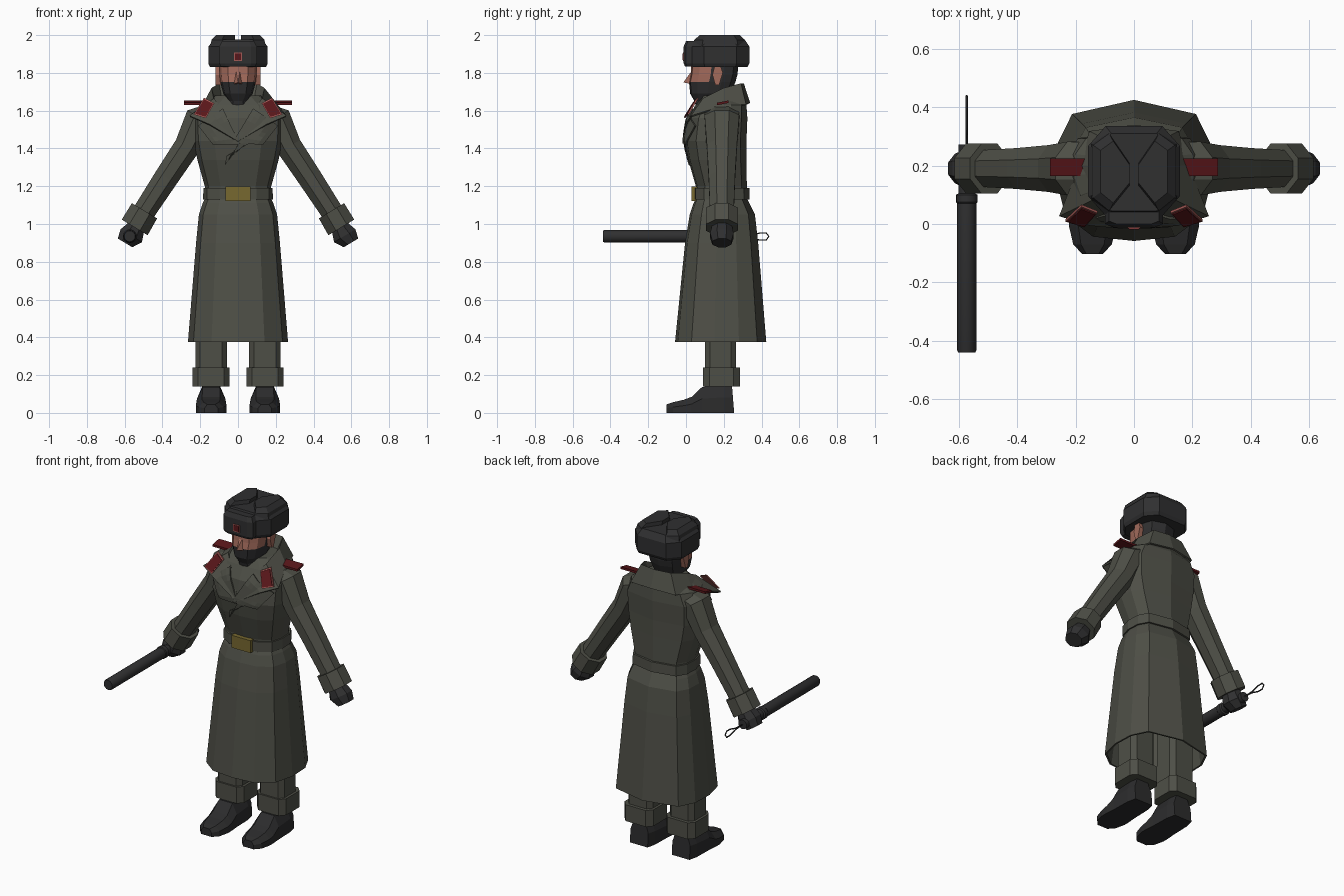
import bpy, bmesh, math
from mathutils import Vector

if "Cube" in bpy.data.objects:
    bpy.data.objects.remove(bpy.data.objects["Cube"])


def mat(name, r, g, b):
    m = bpy.data.materials.new(name)
    m.diffuse_color = (r, g, b, 1)
    m.use_nodes = True
    m.node_tree.nodes["Principled BSDF"].inputs["Base Color"].default_value = m.diffuse_color
    return m


COAT = mat("coat_grey_green", .076, .078, .062)
BLACK = mat("soft_black", .029, .029, .030)
BOOT = mat("boot_black", .025, .025, .026)
SKIN = mat("skin", .36, .145, .105)
RED = mat("dark_red", .10, .008, .010)
PINK = mat("trim_pink", .36, .10, .09)
BRASS = mat("buckle_brass", .185, .14, .03)


def make(name, verts, faces, *mats):
    me = bpy.data.meshes.new(name)
    me.from_pydata([tuple(v) for v in verts], [], faces)
    bm = bmesh.new()
    bm.from_mesh(me)
    bmesh.ops.recalc_face_normals(bm, faces=bm.faces)
    bm.to_mesh(me)
    bm.free()
    for m in mats:
        me.materials.append(m)
    ob = bpy.data.objects.new(name, me)
    bpy.context.collection.objects.link(ob)
    return ob


def loft(name, rings, *mats):
    """Skin a list of equal closed rings and cap both ends."""
    n = len(rings[0])
    faces = [(i * n + j, i * n + (j + 1) % n, (i + 1) * n + (j + 1) % n, (i + 1) * n + j)
             for i in range(len(rings) - 1) for j in range(n)]
    faces += [tuple(range(n)), tuple(range((len(rings) - 1) * n, len(rings) * n))]
    return make(name, [p for r in rings for p in r], faces, *mats)


def grid(name, rows, m, thick):
    """Skin rows of points into a thin sheet."""
    n = len(rows[0])
    faces = [(i * n + j, i * n + j + 1, (i + 1) * n + j + 1, (i + 1) * n + j)
             for i in range(len(rows) - 1) for j in range(n - 1)]
    ob = make(name, [p for r in rows for p in r], faces, m)
    mod = ob.modifiers.new("thickness", "SOLIDIFY")
    mod.thickness = thick
    mod.offset = 0
    return ob


def box(name, x0, x1, y0, y1, z0, z1, m):
    return loft(name, [[(x0, y0, z), (x1, y0, z), (x1, y1, z), (x0, y1, z)] for z in (z0, z1)], m)


# Half outlines as (width fraction, depth fraction), front to back
BODY = [(0, 0), (.53, .03), (.89, .18), (1, .43), (.98, .7), (.8, .9), (0, 1)]
HAT = [(0, 0), (.62, 0), (1, .22), (1, .78), (.62, 1), (0, 1)]
BLOCK = [(0, 0), (.7, 0), (1, .17), (1, .83), (.7, 1), (0, 1)]


def ring(half, z, hx, y0, y1, cx=0):
    full = half + [(-x, y) for x, y in half[-2:0:-1]]
    return [(cx + hx * x, y0 + (y1 - y0) * y, z) for x, y in full]


def tower(name, half, sections, *mats, cx=0):
    return loft(name, [ring(half, *s, cx) for s in sections], *mats)


# Coat skirt with a hollow underside
tower("coat_skirt", BODY, [(1.14, .172, .055, .32), (1.11, .187, .04, .335), (1.05, .207, .02, .365),
                           (.9, .222, -.005, .382), (.375, .265, -.058, .425),
                           (.375, .255, -.048, .415), (.8, .215, .01, .37)], COAT)

# Coat body
TORSO = [(1.12, .172, .055, .322), (1.2, .176, .052, .322), (1.34, .215, .012, .32), (1.44, .235, -.005, .32),
         (1.56, .24, .01, .325), (1.63, .205, .05, .32), (1.68, .12, .09, .29)]
tower("coat_body", BODY, TORSO, COAT)


def front_y(x, z):
    """Depth of the coat front at x, z."""
    for a, b in zip(TORSO, TORSO[1:]):
        if a[0] <= z <= b[0]:
            t = (z - a[0]) / (b[0] - a[0])
            hx, y0, y1 = (a[i] + (b[i] - a[i]) * t for i in (1, 2, 3))
            for (xa, ya), (xb, yb) in zip(BODY, BODY[1:4]):
                u = abs(x) / hx
                if xa <= u <= xb:
                    return y0 + (y1 - y0) * (ya + (yb - ya) * (u - xa) / (xb - xa))
            return y0 + (y1 - y0) * .43
    return .1


def lapel(name, a, b, c, d, off):
    """Four-cornered cloth panel draped on the coat front."""
    a, b, c, d = (Vector(p) for p in (a, b, c, d))
    rows = []
    for i in range(7):
        p, q = a.lerp(d, i / 6), b.lerp(c, i / 6)
        pts = [p.lerp(q, j / 6) for j in range(7)]
        rows.append([(v.x, front_y(v.x, v.y) - off, v.y) for v in pts])
    grid(name, rows, COAT, .009)


lapel("lapel_under", (-.08, 1.61), (-.21, 1.52), (-.13, 1.42), (.01, 1.42), .006)
lapel("lapel_over", (.08, 1.61), (.21, 1.52), (.13, 1.42), (-.03, 1.43), .011)
lapel("coat_front_edge", (.10, 1.45), (.02, 1.45), (-.07, 1.31), (-.06, 1.36), .006)

# Turned-down collar: neck edge, fold, outer edge
inner = [(0, .24, 1.62), (.08, .23, 1.62), (.10, .18, 1.61), (.10, .10, 1.59), (.06, .06, 1.56), (0, .02, 1.45)]
fold = [(0, .305, 1.74), (.10, .29, 1.74), (.14, .20, 1.715), (.13, .09, 1.66), (.075, .04, 1.60), (0, -.005, 1.455)]
outer = [(0, .335, 1.64), (.15, .315, 1.63), (.185, .20, 1.625), (.255, .03, 1.57), (.15, -.002, 1.525),
         (0, -.015, 1.435)]
grid("collar", [[(-x, y, z) for x, y, z in r[:0:-1]] + r for r in (inner, fold, outer)], COAT, .01)

# Belt and buckle
tower("belt", BODY, [(1.13, .185, .042, .337), (1.19, .183, .042, .335)], COAT)
box("buckle", -.065, .065, .028, .06, 1.122, 1.198, BRASS)

# Head: bearded jaw, bare face, dark hair behind
head = tower("head", BODY, [(1.56, .07, .07, .21), (1.65, .05, .045, .2), (1.69, .078, .022, .235),
                            (1.752, .094, .016, .262), (1.79, .098, .024, .272), (1.86, .1, .03, .28)], BLACK, SKIN)
for p in head.data.polygons:
    p.material_index = int(p.center.z > 1.752 and p.center.y < .11)
make("nose", [(-.022, .02, 1.742), (.022, .02, 1.742), (0, -.014, 1.75), (-.01, .03, 1.81), (.01, .03, 1.81)],
     [(0, 1, 2), (1, 4, 2), (4, 3, 2), (3, 0, 2), (0, 3, 4, 1)], SKIN)

# Fur hat: body, folded top flaps, front flap, badge
tower("hat_body", HAT, [(1.83, .148, .035, .325), (1.85, .157, .028, .335), (1.94, .157, .028, .335),
                        (1.978, .125, .045, .31)], BLACK)
tower("hat_front_flap", BLOCK, [(1.835, .092, -.006, .06), (1.85, .1, -.012, .06), (1.94, .1, -.012, .06),
                                (1.968, .085, .0, .06)], BLACK)
box("badge_trim", -.022, .022, -.016, -.01, 1.864, 1.908, PINK)
box("badge", -.017, .017, -.018, -.01, 1.869, 1.903, RED)


def octagon_arm(x, z, w, d, s, cy=.19):
    """Arm cross-section square to the arm's slope."""
    pts = []
    for k in range(8):
        a = math.pi / 8 + k * math.pi / 4
        u, v = math.cos(a) / math.cos(math.pi / 8), math.sin(a) / math.cos(math.pi / 8)
        pts.append((s * (x + .856 * w * u), cy + d * v, z + .516 * w * u))
    return pts


def arm_part(name, stations, m, s):
    loft(name, [octagon_arm(*st, s) for st in stations], m)


for s, side in ((1, "left"), (-1, "right")):
    # Sleeve, cuff and gloved fist
    arm_part(side + "_sleeve", [(.13, 1.59, .07, .09), (.2, 1.56, .08, .092), (.27, 1.41, .068, .08),
                                (.38, 1.245, .064, .07), (.52, 1.03, .058, .062)], COAT, s)
    arm_part(side + "_cuff", [(.495, 1.07, .078, .085), (.547, .982, .08, .085)], COAT, s)
    arm_part(side + "_fist", [(.53, 1.01, .04, .045), (.545, .972, .052, .055), (.565, .938, .066, .062),
                              (.598, .90, .045, .05)], BLACK, s)
    # Trouser leg, turn-up and boot
    cx = s * .142
    tower(side + "_trouser", BLOCK, [(.2, .083, .1, .265), (.75, .083, .1, .265)], COAT, cx=cx)
    tower(side + "_turn_up", BLOCK, [(.14, .098, .09, .285), (.24, .098, .09, .285)], COAT, cx=cx)
    rings = [[(cx + w * a, y + (.012 * (1 - b) if y > .2 else 0), h * b) for a, b in
              ((-1, 0), (-1, .55), (-.6, 1), (.6, 1), (1, .55), (1, 0))]
             for y, w, h in ((-.103, .035, .045), (-.07, .066, .056), (-.01, .08, .07), (.03, .08, .085),
                             (.085, .075, .137), (.2, .072, .15), (.243, .06, .15))]
    loft(side + "_boot", rings, BOOT)
    # Ear
    loft(side + "_ear", [[(s * x, y, z) for y, z in ((.14, 1.79), (.155, 1.735), (.175, 1.735), (.195, 1.80),
                                                     (.185, 1.83), (.15, 1.83))] for x in (.085, .12)], SKIN)
    # Folded hat flap
    plan = ((.016, .13), (.016, .21), (.085, .31), (.14, .27), (.14, .09), (.085, .045))
    loft(side + "_hat_flap", [[(s * (.016 + (x - .016) * k), .18 + (y - .18) * k, z) for x, y in plan]
                              for z, k in ((1.94, 1.06), (1.975, 1), (2.0, .8))], BLACK)
    # Shoulder board and collar tab with pale border
    loft(side + "_shoulder_board", [[(s * x, y, z + (y - .165) * .2) for x, y in
                                     ((.15, .165), (.287, .165), (.287, .225), (.15, .225))]
                                    for z in (1.629, 1.642)], RED)
    tab = [Vector(p) for p in ((.235, .017, 1.58), (.17, -.003, 1.56), (.125, .046, 1.64), (.18, .068, 1.668))]
    mid = sum(tab, Vector()) / 4
    for nm, k, lift, m in (("_tab_border", 1, 0, PINK), ("_collar_tab", .86, -.004, RED)):
        loft(side + nm, [[(s * v.x, v.y + dy + lift, v.z) for v in (mid + (p - mid) * k for p in tab)]
                         for dy in (-.009, -.001)], m)

# Baton
prof = [(-.44, .029), (-.432, .033), (.07, .033), (.075, .037), (.1, .037), (.105, .028), (.272, .028)]
baton = loft("baton", [[(-.573 + r * math.cos(k * math.pi / 8), y, .935 + r * math.sin(k * math.pi / 8))
                        for k in range(16)] for y, r in prof], BLACK)
bpy.context.view_layer.objects.active = baton
baton.select_set(True)
bpy.ops.object.shade_smooth_by_angle(angle=math.radians(35))

# Wrist strap loop
cu = bpy.data.curves.new("wrist_strap", "CURVE")
cu.dimensions = "3D"
cu.bevel_depth = .004
cu.bevel_resolution = 1
sp = cu.splines.new("POLY")
path = [(.26, .935), (.34, .93), (.39, .915), (.425, .915), (.438, .935), (.425, .953), (.39, .952), (.34, .938)]
sp.points.add(len(path) - 1)
for p, (y, z) in zip(sp.points, path):
    p.co = (-.573, y, z, 1)
sp.use_cyclic_u = True
cu.materials.append(BLACK)
bpy.context.collection.objects.link(bpy.data.objects.new("wrist_strap", cu))
